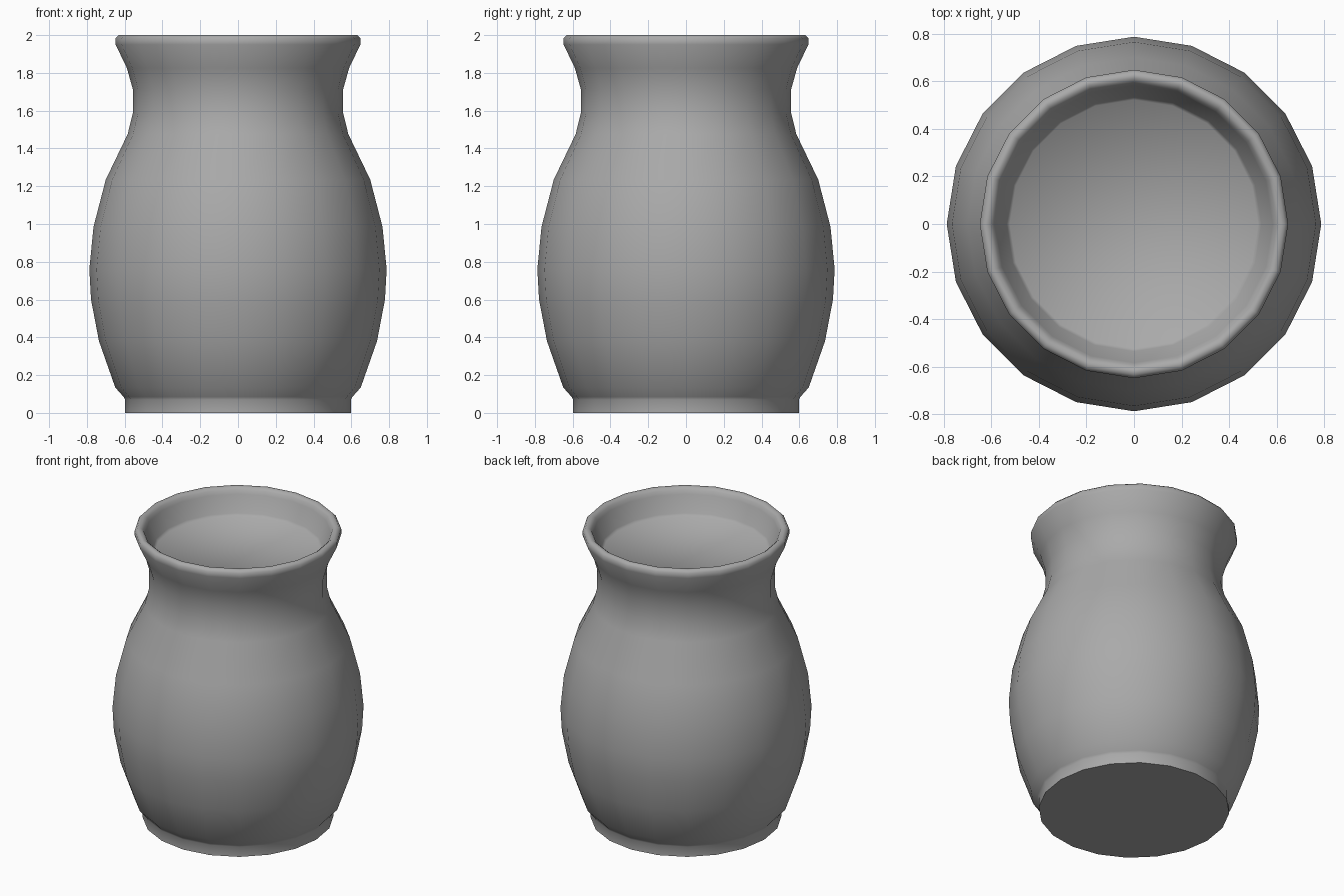
import bpy
import bmesh
import math
from mathutils import Vector

cube = bpy.data.objects.get("Cube")
if cube:
    bpy.data.objects.remove(cube, do_unlink=True)

SIDES = 20


def make_material(name, colour):
    mat = bpy.data.materials.new(name)
    mat.use_nodes = True
    mat.diffuse_color = colour
    mat.node_tree.nodes["Principled BSDF"].inputs["Base Color"].default_value = colour
    return mat


def lathe(name, profile, mat):
    """Spin a (radius, height) profile about z and cap both open ends."""
    bm = bmesh.new()
    verts = [bm.verts.new((r, 0, z)) for r, z in profile]
    edges = [bm.edges.new(pair) for pair in zip(verts, verts[1:])]
    bmesh.ops.spin(bm, geom=verts + edges, cent=Vector(), axis=Vector((0, 0, 1)),
                   angle=math.tau, steps=SIDES)
    bmesh.ops.remove_doubles(bm, verts=bm.verts, dist=0.0005)
    bmesh.ops.holes_fill(bm, edges=[e for e in bm.edges if e.is_boundary], sides=0)
    bmesh.ops.recalc_face_normals(bm, faces=bm.faces)
    mesh = bpy.data.meshes.new(name)
    bm.to_mesh(mesh)
    bm.free()
    mesh.materials.append(mat)
    obj = bpy.data.objects.new(name, mesh)
    bpy.context.collection.objects.link(obj)
    return obj


# Profile sections, from the base up and over the rim
foot = [(0.598, 0.0), (0.598, 0.07), (0.606, 0.085)]
belly = [(0.65, 0.135), (0.736, 0.38), (0.778, 0.6), (0.787, 0.76),
         (0.765, 0.985), (0.70, 1.235), (0.584, 1.476)]
neck = [(0.557, 1.587), (0.557, 1.714), (0.588, 1.825)]
rim = [(0.648, 1.95), (0.648, 1.983), (0.632, 2.0), (0.612, 2.0), (0.594, 1.985)]
mouth = [(0.583, 1.96), (0.535, 1.85), (0.522, 1.832)]

clay = make_material("grey clay", (0.4, 0.4, 0.4, 1))
pot = lathe("pot", foot + belly + neck + rim + mouth, clay)

# Smooth body with a crisp foot edge
bpy.ops.object.select_all(action="DESELECT")
pot.select_set(True)
bpy.context.view_layer.objects.active = pot
bpy.ops.object.shade_smooth_by_angle(angle=math.radians(55))
